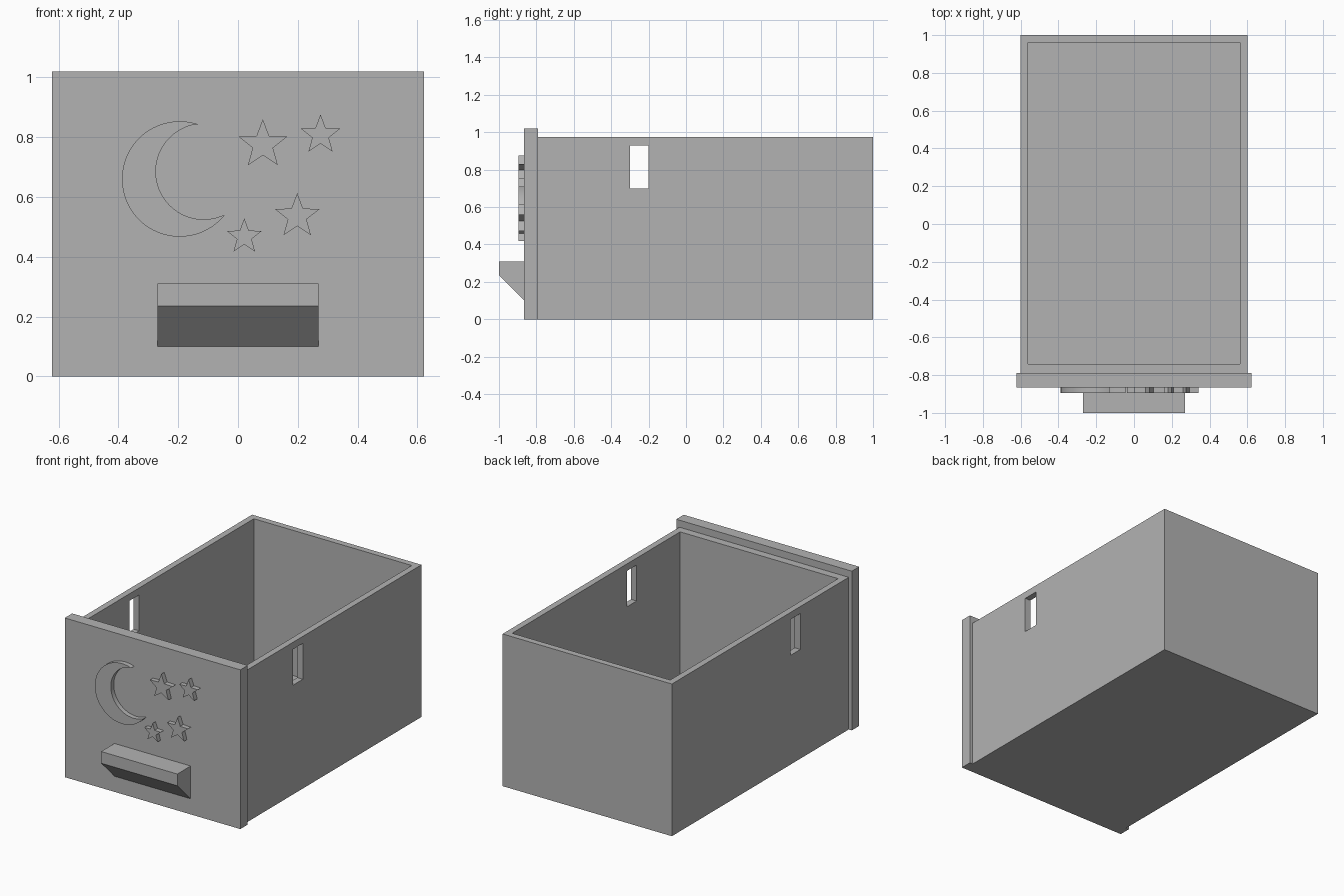
import bpy, bmesh
from math import sin, cos, pi, atan2
from mathutils import Vector

cube = bpy.data.objects.get("Cube")
if cube:
    bpy.data.objects.remove(cube, do_unlink=True)

grey = bpy.data.materials.new("plain_grey")
grey.use_nodes = True
colour = (0.45, 0.45, 0.45, 1)
grey.diffuse_color = colour
grey.node_tree.nodes["Principled BSDF"].inputs["Base Color"].default_value = colour


def prism(name, outline, direction):
    """Extrude a closed outline of 3D points along a direction."""
    bm = bmesh.new()
    face = bm.faces.new([bm.verts.new(p) for p in outline])
    moved = bmesh.ops.extrude_face_region(bm, geom=[face], use_keep_orig=True)
    verts = [g for g in moved["geom"] if isinstance(g, bmesh.types.BMVert)]
    bmesh.ops.translate(bm, verts=verts, vec=direction)
    bmesh.ops.recalc_face_normals(bm, faces=bm.faces)
    mesh = bpy.data.meshes.new(name)
    bm.to_mesh(mesh)
    bm.free()
    mesh.materials.append(grey)
    obj = bpy.data.objects.new(name, mesh)
    bpy.context.collection.objects.link(obj)
    return obj


def block(name, half_x, y0, y1, z0, z1):
    base = [(-half_x, y0, z0), (half_x, y0, z0), (half_x, y1, z0), (-half_x, y1, z0)]
    return prism(name, base, (0, 0, z1 - z0))


def cut(target, cutter):
    cutter.hide_render = True
    mod = target.modifiers.new("cut", "BOOLEAN")
    mod.operation = "DIFFERENCE"
    mod.solver = "EXACT"
    mod.object = cutter
    bpy.context.view_layer.objects.active = target
    bpy.ops.object.modifier_apply(modifier=mod.name)
    bpy.data.objects.remove(cutter, do_unlink=True)


# Open drawer box with a slot through both side walls
PANEL_BACK, PANEL_FRONT, RELIEF = -0.79, -0.865, 0.03
box = block("drawer_box", 0.6, PANEL_BACK, 1, 0, 0.975)
cut(box, block("cavity_cutter", 0.56, -0.74, 0.96, 0.045, 1.2))
cut(box, block("slot_cutter", 0.8, -0.3, -0.2, 0.7, 0.93))

# Front panel
block("front_panel", 0.622, PANEL_FRONT, PANEL_BACK, 0, 1.02)

# Handle with sloped underside
profile = [(PANEL_FRONT, 0.1), (PANEL_FRONT, 0.31), (-1, 0.31), (-1, 0.235)]
prism("handle", [(-0.27, y, z) for y, z in profile], (0.54, 0, 0))


def arc(centre, radius, a0, a1, steps):
    angles = [a0 + (a1 - a0) * i / steps for i in range(steps + 1)]
    return [(centre.x + radius * cos(a), centre.y + radius * sin(a)) for a in angles]


def relief(name, outline):
    return prism(name, [(x, PANEL_FRONT, z) for x, z in outline], (0, -RELIEF, 0))


# Crescent moon: big arc out, small arc back between the two tips
outer, inner = Vector((-0.195, 0.66)), Vector((-0.115, 0.685))
tips = Vector((-0.13, 0.843)), Vector((-0.045, 0.54))


def tip_angles(centre):
    top, low = [atan2(t.y - centre.y, t.x - centre.x) for t in tips]
    return top, low + 2 * pi


o0, o1 = tip_angles(outer)
i0, i1 = tip_angles(inner)
moon = relief("moon", arc(outer, 0.193, o0, o1, 64) + arc(inner, 0.16, i1, i0, 48)[1:-1])
bpy.ops.object.select_all(action="DESELECT")
moon.select_set(True)
bpy.context.view_layer.objects.active = moon
bpy.ops.object.shade_smooth_by_angle()

# Five-pointed stars
for n, (cx, cz, size) in enumerate([(0.083, 0.775, 0.085), (0.276, 0.807, 0.069),
                                    (0.198, 0.535, 0.078), (0.021, 0.467, 0.061)], 1):
    points = []
    for k in range(10):
        r, a = size * (0.42 if k % 2 else 1), pi / 2 + k * pi / 5
        points.append((cx + r * cos(a), cz + r * sin(a)))
    relief(f"star_{n}", points)
